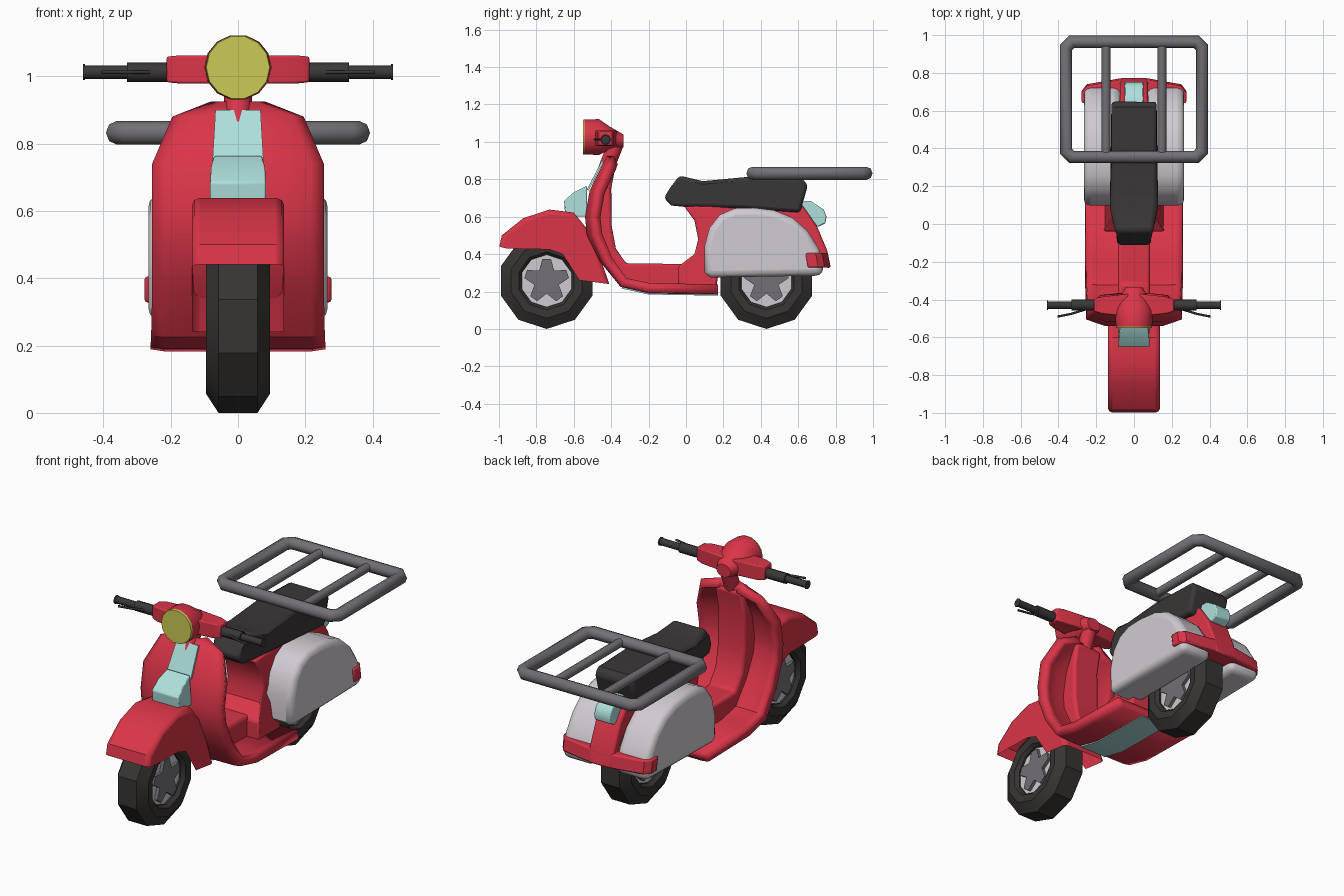
import bpy, bmesh, math
from mathutils import Vector

if "Cube" in bpy.data.objects:
    bpy.data.objects.remove(bpy.data.objects["Cube"])


def material(name, r, g, b):
    m = bpy.data.materials.new(name)
    m.diffuse_color = (r, g, b, 1)
    m.use_nodes = True
    m.node_tree.nodes["Principled BSDF"].inputs["Base Color"].default_value = m.diffuse_color
    return m


RED = material("red paint", 0.70, 0.035, 0.065)
LIGHT = material("light grey", 0.64, 0.60, 0.64)
BLACK = material("seat black", 0.042, 0.038, 0.038)
TYRE = material("tyre black", 0.038, 0.035, 0.033)
TEAL = material("pale turquoise", 0.42, 0.74, 0.71)
YELLOW = material("lamp yellow", 0.60, 0.60, 0.09)
GREY = material("rack grey", 0.17, 0.16, 0.18)


def finish(name, bm, mat, bevel=0, segs=2, angle=35):
    bmesh.ops.recalc_face_normals(bm, faces=bm.faces)
    me = bpy.data.meshes.new(name)
    bm.to_mesh(me)
    bm.free()
    me.materials.append(mat)
    me.shade_smooth()
    me.set_sharp_from_angle(angle=math.radians(angle))
    ob = bpy.data.objects.new(name, me)
    bpy.context.collection.objects.link(ob)
    if bevel:
        b = ob.modifiers.new("bevel", "BEVEL")
        b.width, b.segments = bevel, segs
        b.limit_method, b.angle_limit = "ANGLE", math.radians(50)
    return ob


def loft(name, rings, mat, caps=True, closed=False, **kw):
    """Skin a list of equal-length closed rings of points."""
    bm = bmesh.new()
    vs = [[bm.verts.new(p) for p in r] for r in rings]
    n = len(rings[0])
    pairs = list(zip(vs, vs[1:])) + ([(vs[-1], vs[0])] if closed else [])
    for a, b in pairs:
        for i in range(n):
            bm.faces.new((a[i], a[(i + 1) % n], b[(i + 1) % n], b[i]))
    if caps and not closed:
        bm.faces.new(vs[0])
        bm.faces.new(vs[-1])
    return finish(name, bm, mat, **kw)


def prism(name, pts, x0, x1, mat, width=None, skip=(), **kw):
    """Extrude a (y, z) profile along x; width(y, z) scales x; skip drops rim faces."""
    w = width or (lambda y, z: 1)
    bm = bmesh.new()
    a, b = [[bm.verts.new((x * w(y, z), y, z)) for y, z in pts] for x in (x0, x1)]
    n = len(pts)
    bm.faces.new(a)
    bm.faces.new(b)
    for i in range(n):
        if i not in skip:
            bm.faces.new((a[i], a[(i + 1) % n], b[(i + 1) % n], b[i]))
    return finish(name, bm, mat, **kw)


def tube(name, pts, r, mat, closed=False, res=2):
    cu = bpy.data.curves.new(name, "CURVE")
    cu.dimensions = "3D"
    sp = cu.splines.new("POLY")
    sp.points.add(len(pts) - 1)
    for p, c in zip(sp.points, pts):
        p.co = (*c, 1)
    sp.use_cyclic_u = closed
    cu.bevel_depth, cu.bevel_resolution, cu.use_fill_caps = r, res, True
    cu.materials.append(mat)
    ob = bpy.data.objects.new(name, cu)
    bpy.context.collection.objects.link(ob)
    return ob


def circle(x, y, z, r, n=10):
    return [(x, y + r * math.sin(i * math.tau / n), z - r * math.cos(i * math.tau / n)) for i in range(n)]


# Wheels: ten-sided tyre, pale rim and star hub
def wheel(name, y):
    z = 0.257
    sec = [(-.07, .14), (-.09, .155), (-.095, .20), (-.058, .257),
           (.058, .257), (.095, .20), (.09, .155), (.07, .14)]
    loft(name + "_tyre", [circle(x, y, z, r) for x, r in sec], TYRE, closed=True)
    loft(name + "_rim", [circle(x, y, z, .143) for x in (-.06, .06)], LIGHT)
    star = []
    for k in range(5):
        for da, r in ((-11, .12), (11, .12), (36, .068)):
            a = math.radians(72 * k + da)
            star.append((y + r * math.sin(a), z + r * math.cos(a)))
    prism(name + "_star_hub", star, -.078, .078, GREY)


wheel("front_wheel", -0.745)
wheel("rear_wheel", 0.43)

# Front fender, open underneath
prism("front_fender", [(-.998, .44), (-.985, .50), (-.87, .592), (-.73, .638), (-.60, .622), (-.50, .50),
                       (-.41, .24), (-.57, .26), (-.66, .40), (-.73, .425), (-.96, .43)],
      -.137, .137, RED, skip=(6, 7, 8, 9, 10), bevel=.022)

# Leg shield and floor: one bent sheet
rows = [(-.42, .925, .08), (-.447, .88, .195), (-.515, .74, .255), (-.54, .60, .255), (-.53, .50, .255),
        (-.46, .36, .255), (-.35, .225, .258), (-.20, .19, .26), (.17, .183, .26)]
bm = bmesh.new()
grid = []
for y, z, w in rows:
    up = min(1, max(0, (z - .2) / .3))
    grid.append([bm.verts.new((s * w, y + .035 * up * max(0, abs(s) - .6) / .4, z + .006 * (abs(s) > .9) * (1 - up)))
                 for s in (-1, -.85, -.6, .6, .85, 1)])
for a, b in zip(grid, grid[1:]):
    for i in range(5):
        bm.faces.new((a[i], b[i], b[i + 1], a[i + 1]))
sheet = finish("leg_shield_and_floor", bm, RED)
if sum((p.normal.y + p.normal.z) for p in sheet.data.polygons) > 0:
    sheet.data.flip_normals()
mod = sheet.modifiers.new("thickness", "SOLIDIFY")
mod.thickness, mod.offset = .05, -1

# Central spine behind the shield and along the floor
prism("central_spine", [(-.42, .905), (-.375, .88), (-.40, .75), (-.397, .55), (-.375, .43), (-.32, .35), (.06, .347),
                        (.06, .20), (-.20, .205), (-.34, .24), (-.44, .37), (-.51, .52), (-.52, .62), (-.49, .76)],
      -.085, .085, RED, bevel=.015)

# Turquoise strips: upper front plate, horn cover, underside strip
prism("front_plate", [(-.45, .90), (-.53, .745), (-.52, .74), (-.44, .895)], -1, 1, TEAL,
      width=lambda y, z: .067 if z > .8 else .076)
prism("horn_cover", [(-.53, .765), (-.60, .73), (-.652, .685), (-.645, .60), (-.53, .60)], -1, 1, TEAL,
      width=lambda y, z: .083 if z < .74 else .072, bevel=.006)
prism("underside_strip", [(-.345, .216), (-.20, .184), (.17, .178), (.17, .186), (-.20, .193), (-.34, .226)],
      -.085, .085, TEAL)

# Red rear body under the seat and down the tail
prism("rear_body", [(-.01, .655), (.045, .58), (.065, .48), (.045, .40), (-.04, .335), (-.04, .20), (.16, .20),
                    (.20, .50), (.58, .53), (.68, .45), (.73, .33), (.775, .325), (.755, .42), (.70, .55), (.62, .665)],
      -1, 1, RED, width=lambda y, z: .075 if y > .55 else (.115 if z > .34 else .16), bevel=.012)

# Pale side panels
for s, side in ((-1, "left"), (1, "right")):
    prism(side + "_side_panel", [(.10, .30), (.098, .44), (.125, .54), (.18, .61), (.26, .645), (.36, .648), (.47, .635),
                                 (.57, .595), (.65, .525), (.71, .43), (.735, .36), (.73, .285), (.13, .275)],
          s * .07, s * .266, LIGHT, bevel=.035, segs=3)

# Rear bumper wrapping round both panels
half = [(.277, .645), (.277, .70), (.25, .735), (.08, .765)]
ring = half + [(-x, y) for x, y in reversed(half)]
loft("rear_bumper", [[(x, y + d, z) for x, y in ring] for z, d in ((.328, .006), (.405, -.006))], RED, bevel=.008)

# Tail lamp
prism("tail_lamp", [(.60, .685), (.665, .685), (.735, .64), (.752, .60), (.745, .565), (.705, .545), (.60, .62)],
      -.05, .05, TEAL, bevel=.006)

# Seat
prism("seat", [(-.118, .70), (-.085, .755), (-.035, .82), (.09, .79), (.32, .812), (.62, .802), (.652, .77), (.61, .622),
               (.30, .645), (.0, .652), (-.08, .66)], -1, 1, BLACK,
      width=lambda y, z: .075 if y < -.1 else (.10 if y < .05 else .12), bevel=.018)

# Luggage rack
X, Y0, Y1, C, Z = .36, .355, .965, .03, .832
tube("rack_frame", [(-X + C, Y0, Z), (X - C, Y0, Z), (X, Y0 + C, Z), (X, Y1 - C, Z),
                    (X - C, Y1, Z), (-X + C, Y1, Z), (-X, Y1 - C, Z), (-X, Y0 + C, Z)], .035, GREY, closed=True)
for s, side in ((-1, "left"), (1, "right")):
    tube(side + "_rack_bar", [(s * .148, Y0, Z), (s * .148, Y1, Z)], .024, GREY)

# Steering column, headlamp housing and lamp
tube("steering_column", [(0, -.43, .85), (0, -.375, .99)], .042, RED)


def oval(y, z, rx, rz, n=14):
    return [(rx * math.cos(i * math.tau / n), y, z + rz * math.sin(i * math.tau / n)) for i in range(n)]


loft("headlamp_housing", [oval(-.542, 1.026, .096, .096), oval(-.465, 1.026, .10, .098), oval(-.41, 1.02, .085, .065),
                          oval(-.335, 1.005, .045, .036)], RED)
loft("headlamp_glass", [oval(-.551, 1.026, .094, .094), oval(-.542, 1.026, .097, .097)], YELLOW)

# Handlebar arms, grips and brake levers
for s, side in ((-1, "left"), (1, "right")):
    loft(side + "_bar_arm", [[(s * x, y, z) for y, z in ((-.43 - d, 1.02 - h), (-.43 + d, 1.02 - h),
                                                        (-.43 + d, 1.02 + h), (-.43 - d, 1.02 + h))]
                             for x, d, h in ((.03, .06, .042), (.17, .045, .042), (.212, .032, .038))], RED, bevel=.006)
    tube(side + "_switch_block", [(s * .205, -.43, 1.012), (s * .33, -.43, 1.012)], .029, BLACK)
    tube(side + "_grip", [(s * .32, -.43, 1.012), (s * .456, -.43, 1.012)], .02, BLACK)
    tube(side + "_grip_end", [(s * .454, -.43, 1.012), (s * .461, -.43, 1.012)], .024, BLACK)
    tube(side + "_brake_lever", [(s * .25, -.45, 1.012), (s * .33, -.475, 1.012), (s * .405, -.49, 1.012)],
         .006, BLACK, res=1)
